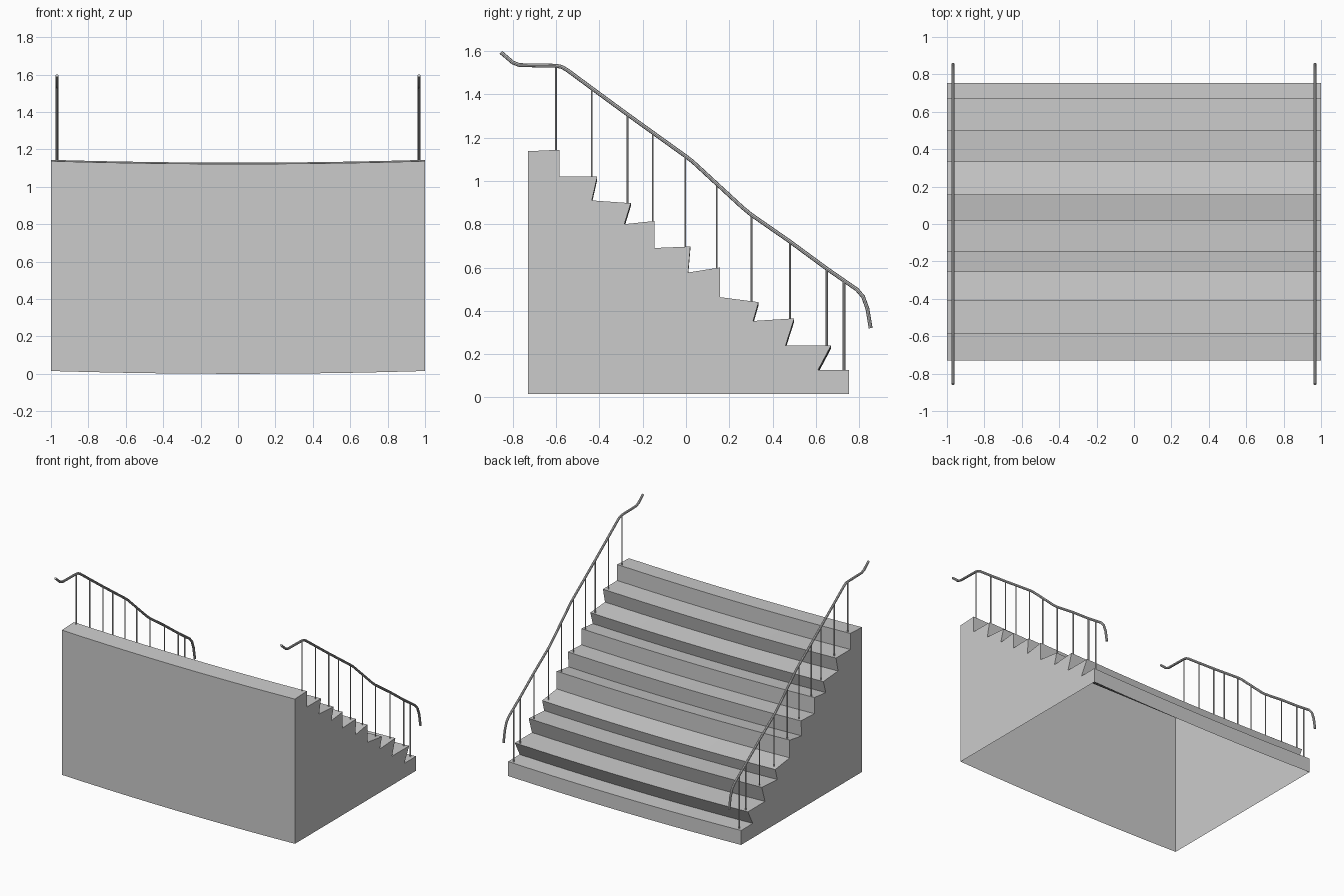
import bpy, bmesh
from mathutils import Vector

if "Cube" in bpy.data.objects:
    bpy.data.objects.remove(bpy.data.objects["Cube"])

# Side outline of the worn steps (y, z), from the front foot up and down the flight
PROFILE = [(-.73, .015), (-.73, 1.137), (-.585, 1.144), (-.585, 1.02), (-.41, 1.02),
           (-.435, .91), (-.255, .897), (-.285, .80), (-.145, .815), (-.145, .69),
           (.02, .697), (.01, .577), (.157, .60), (.157, .463), (.335, .44),
           (.31, .353), (.50, .365), (.46, .24), (.67, .24), (.61, .127),
           (.753, .127), (.753, .015)]
# Handrail centre line (y, z)
RAIL = [(-.855, 1.594), (-.80, 1.547), (-.77, 1.535), (-.60, 1.532), (-.575, 1.527),
        (-.55, 1.513), (-.435, 1.428), (-.27, 1.307), (.0, 1.113), (.03, 1.09),
        (.26, .878), (.30, .845), (.48, .72), (.65, .595), (.79, .498), (.818, .465),
        (.838, .41), (.853, .32)]
# Balusters: y, foot height, radius
POSTS = [(-.60, 1.14, .004), (-.435, 1.01, .004), (-.27, .89, .004), (-.153, .805, .004),
         (-.003, .69, .004), (.142, .59, .004), (.303, .435, .004), (.48, .355, .004),
         (.65, .23, .006), (.73, .12, .006)]
RAIL_X = .968


def add_mesh(name, bm):
    mesh = bpy.data.meshes.new(name)
    bm.to_mesh(mesh)
    bm.free()
    obj = bpy.data.objects.new(name, mesh)
    bpy.context.collection.objects.link(obj)
    return obj


def rail_height(y):
    for (y0, z0), (y1, z1) in zip(RAIL, RAIL[1:]):
        if y0 <= y <= y1:
            return z0 + (z1 - z0) * (y - y0) / (y1 - y0)


# Hollow flight sagging in the middle, open underneath
SEGMENTS = 10
bm = bmesh.new()
rows = []
for i in range(SEGMENTS + 1):
    x = -1 + 2 * i / SEGMENTS
    rows.append([bm.verts.new((x, y, z - .015 * (1 - x * x))) for y, z in PROFILE])
for a, b in zip(rows, rows[1:]):
    for j in range(len(PROFILE) - 1):
        bm.faces.new((a[j], b[j], b[j + 1], a[j + 1]))
bm.faces.new(rows[0])
bm.faces.new(rows[-1][::-1])
bmesh.ops.recalc_face_normals(bm, faces=bm.faces)
add_mesh("stair_flight", bm)

for side, sx in (("left", -1), ("right", 1)):
    # Round handrail swept along its path
    curve = bpy.data.curves.new(side + "_handrail", 'CURVE')
    curve.dimensions = '3D'
    curve.bevel_depth = .009
    curve.bevel_resolution = 2
    curve.use_fill_caps = True
    spline = curve.splines.new('POLY')
    spline.points.add(len(RAIL) - 1)
    for p, (y, z) in zip(spline.points, RAIL):
        p.co = (sx * RAIL_X, y, z, 1)
    rail = bpy.data.objects.new(side + "_handrail", curve)
    bpy.context.collection.objects.link(rail)
    bpy.ops.object.select_all(action='DESELECT')
    rail.select_set(True)
    bpy.context.view_layer.objects.active = rail
    bpy.ops.object.convert(target='MESH')
    bpy.ops.object.shade_smooth_by_angle()

    # Thin balusters from tread to handrail
    bm = bmesh.new()
    for y, foot, r in POSTS:
        top = rail_height(y)
        made = bmesh.ops.create_cone(bm, cap_ends=True, segments=8, radius1=r,
                                     radius2=r, depth=top - foot)
        bmesh.ops.translate(bm, verts=made["verts"],
                            vec=Vector((sx * RAIL_X, y, (top + foot) / 2)))
    add_mesh(side + "_balusters", bm)
